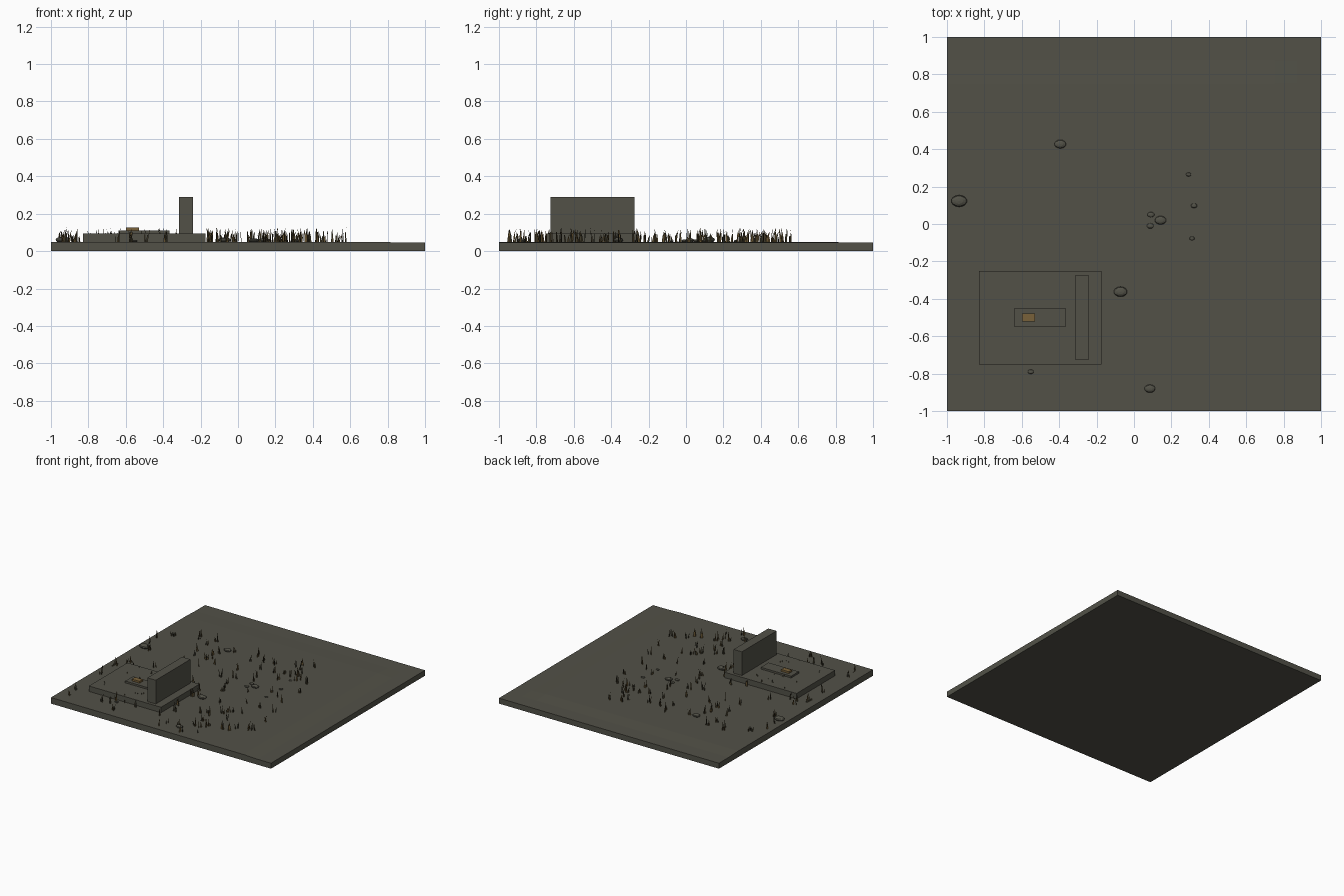
import bpy, bmesh, math, random

if "Cube" in bpy.data.objects:
    bpy.data.objects.remove(bpy.data.objects["Cube"])

random.seed(7)


def material(name, rgb):
    m = bpy.data.materials.new(name)
    m.diffuse_color = (*rgb, 1)
    m.use_nodes = True
    m.node_tree.nodes["Principled BSDF"].inputs["Base Color"].default_value = m.diffuse_color
    return m


STONE = material("dull stone", (0.085, 0.083, 0.064))
GOLD = material("aged gold", (0.19, 0.12, 0.042))
DRY = material("dry grass", (0.13, 0.085, 0.03))
DARK = material("dark grass", (0.05, 0.042, 0.022))


def make(name, bm, *mats):
    me = bpy.data.meshes.new(name)
    bm.to_mesh(me)
    bm.free()
    for m in mats:
        me.materials.append(m)
    ob = bpy.data.objects.new(name, me)
    bpy.context.collection.objects.link(ob)
    return ob


def box(name, x0, x1, y0, y1, z0, z1, mat):
    bm = bmesh.new()
    bmesh.ops.create_cube(bm, size=1)
    for v in bm.verts:
        v.co = ((x0 + x1) / 2 + v.co.x * (x1 - x0),
                (y0 + y1) / 2 + v.co.y * (y1 - y0),
                (z0 + z1) / 2 + v.co.z * (z1 - z0))
    return make(name, bm, mat)


# Ground slab: very slightly raised away from the +x and +y edges
bm = bmesh.new()
bmesh.ops.create_grid(bm, x_segments=16, y_segments=16, size=1)
top = list(bm.verts)
ext = bmesh.ops.extrude_face_region(bm, geom=bm.faces[:])
raised = [g for g in ext["geom"] if isinstance(g, bmesh.types.BMVert)]
for v in raised:
    edge = max(v.co.x, v.co.y)
    v.co.z = 0.045 + 0.005 * min(1, max(0, (0.875 - edge) / 0.125))
bmesh.ops.recalc_face_normals(bm, faces=bm.faces[:])
make("ground", bm, STONE)

# Grave-like monument: base, upright slab, low tablet and gold plaque
box("monument_base", -0.83, -0.175, -0.75, -0.25, 0.03, 0.095, STONE)
box("upright_slab", -0.315, -0.24, -0.725, -0.275, 0.095, 0.29, STONE)
box("low_tablet", -0.64, -0.365, -0.55, -0.45, 0.095, 0.11, STONE)
box("gold_plaque", -0.60, -0.53, -0.52, -0.478, 0.11, 0.125, GOLD)

# Flattened pebbles (x, y, half width)
pebbles = [(-0.935, 0.123, 0.042), (-0.394, 0.427, 0.031), (0.142, 0.02, 0.031),
           (0.09, 0.05, 0.019), (0.087, -0.01, 0.019), (0.292, 0.265, 0.014),
           (0.321, 0.098, 0.017), (0.31, -0.077, 0.014), (-0.072, -0.362, 0.036),
           (0.085, -0.88, 0.029), (-0.552, -0.79, 0.016)]
for i, (x, y, r) in enumerate(pebbles):
    bm = bmesh.new()
    bmesh.ops.create_uvsphere(bm, u_segments=14, v_segments=6, radius=r)
    for v in bm.verts:
        v.co = (x + v.co.x, y + v.co.y * 0.75, 0.05 + r * 0.25 + v.co.z * 0.4)
    make(f"pebble_{i + 1}", bm, STONE)

# Grass tufts: vertical flat blades, each leaning within its own plane
bm = bmesh.new()
for _ in range(125):
    cx, cy = random.uniform(-0.96, 0.58), random.uniform(-0.95, 0.57)
    for _ in range(3):
        x, y = cx + random.uniform(-0.012, 0.012), cy + random.uniform(-0.012, 0.012)
        a = random.uniform(0, math.pi)
        h, w = random.uniform(0.035, 0.078), random.uniform(0.004, 0.006)
        lean = random.uniform(-0.015, 0.015)
        pts = [(-w, 0), (w, 0), (w * 0.7 + lean * 0.4, h * 0.55),
               (lean, h), (-w * 0.7 + lean * 0.4, h * 0.55)]
        f = bm.faces.new([bm.verts.new((x + s * math.cos(a), y + s * math.sin(a), 0.049 + z))
                          for s, z in pts])
        f.material_index = int(random.random() < 0.4)
make("grass_blades", bm, DRY, DARK)
